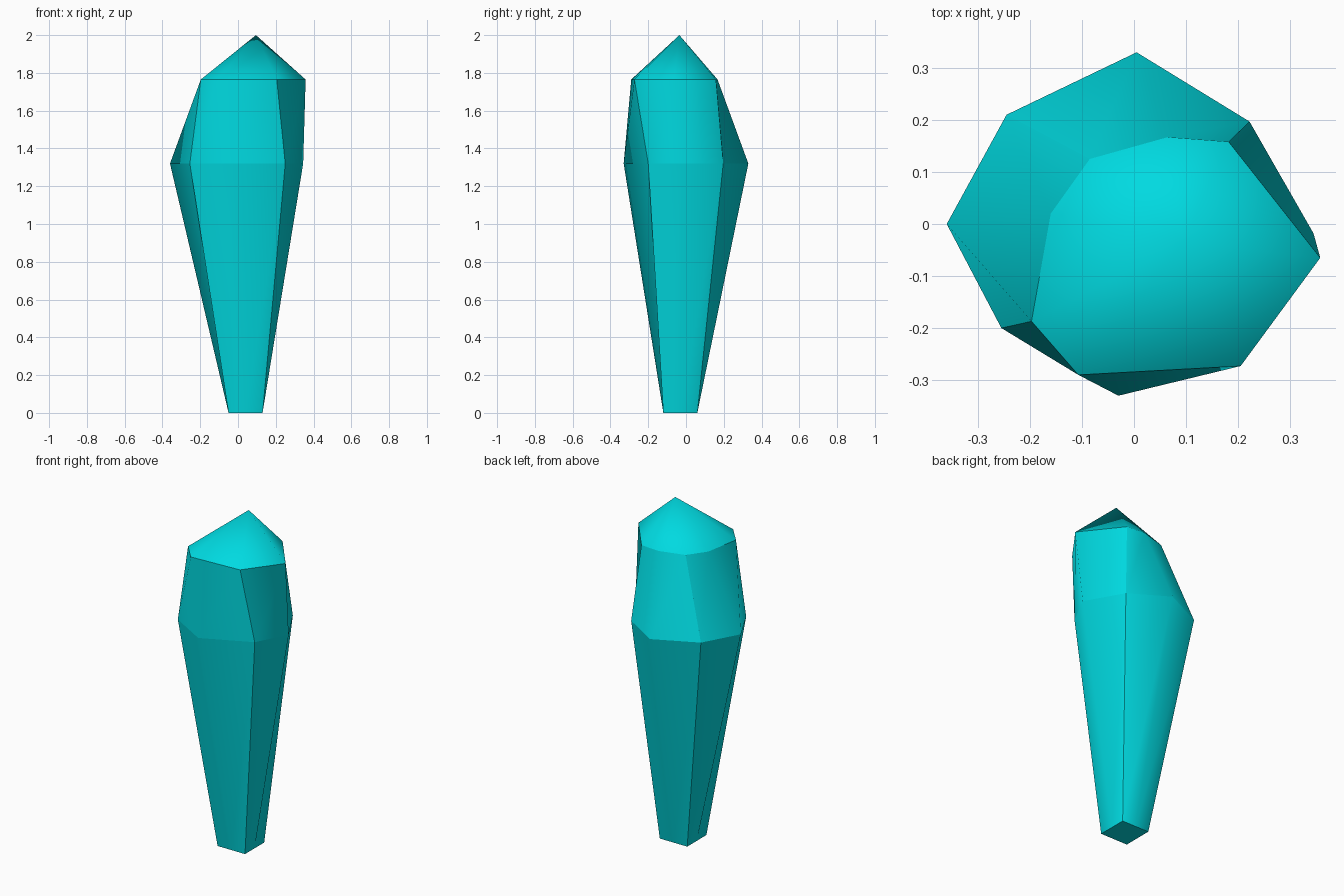
import bpy, bmesh

if "Cube" in bpy.data.objects:
    bpy.data.objects.remove(bpy.data.objects["Cube"])

# Cross-sections, counter-clockwise; even entries are side midpoints, odd are corners
base = [(-0.05, -0.03), (-0.05, -0.12), (0.04, -0.12), (0.13, -0.12),
        (0.13, -0.03), (0.13, 0.06), (0.04, 0.06), (-0.05, 0.06)]
waist = [(-0.36, 0.0), (-0.255, -0.20), (-0.03, -0.33), (0.25, -0.20),
         (0.345, -0.018), (0.222, 0.197), (0.005, 0.33), (-0.245, 0.21)]
shoulder = [(-0.16, 0.02), (-0.197, -0.187), (-0.107, -0.29), (0.205, -0.273),
            (0.358, -0.065), (0.182, 0.158), (0.065, 0.167), (-0.085, 0.125)]

bm = bmesh.new()
rings = [[bm.verts.new((x, y, z)) for x, y in pts]
         for pts, z in ((base, 0), (waist, 1.32), (shoulder, 1.765))]
tip = bm.verts.new((0.095, -0.035, 2.0))

# Underside, tapered sides and pointed cap
bm.faces.new(rings[0][::-1])
for i in range(8):
    j = (i + 1) % 8
    for lo, hi in zip(rings, rings[1:]):
        bm.faces.new((lo[i], lo[j], hi[j], hi[i]))
    bm.faces.new((rings[2][i], rings[2][j], tip))

# Smooth shading, with crisp rims and corner ridges
for f in bm.faces:
    f.smooth = True
for ring in rings:
    for i in range(8):
        bm.edges.get((ring[i], ring[(i + 1) % 8])).smooth = False
for lo, hi in zip(rings, rings[1:]):
    for i in range(1, 8, 2):
        bm.edges.get((lo[i], hi[i])).smooth = False

bmesh.ops.recalc_face_normals(bm, faces=bm.faces)
mesh = bpy.data.meshes.new("crystal")
bm.to_mesh(mesh)
bm.free()
crystal = bpy.data.objects.new("crystal", mesh)
bpy.context.collection.objects.link(crystal)

# Turquoise colour
mat = bpy.data.materials.new("turquoise")
mat.diffuse_color = (0.0, 0.70, 0.75, 1)
mat.use_nodes = True
mat.node_tree.nodes["Principled BSDF"].inputs["Base Color"].default_value = mat.diffuse_color
mesh.materials.append(mat)
